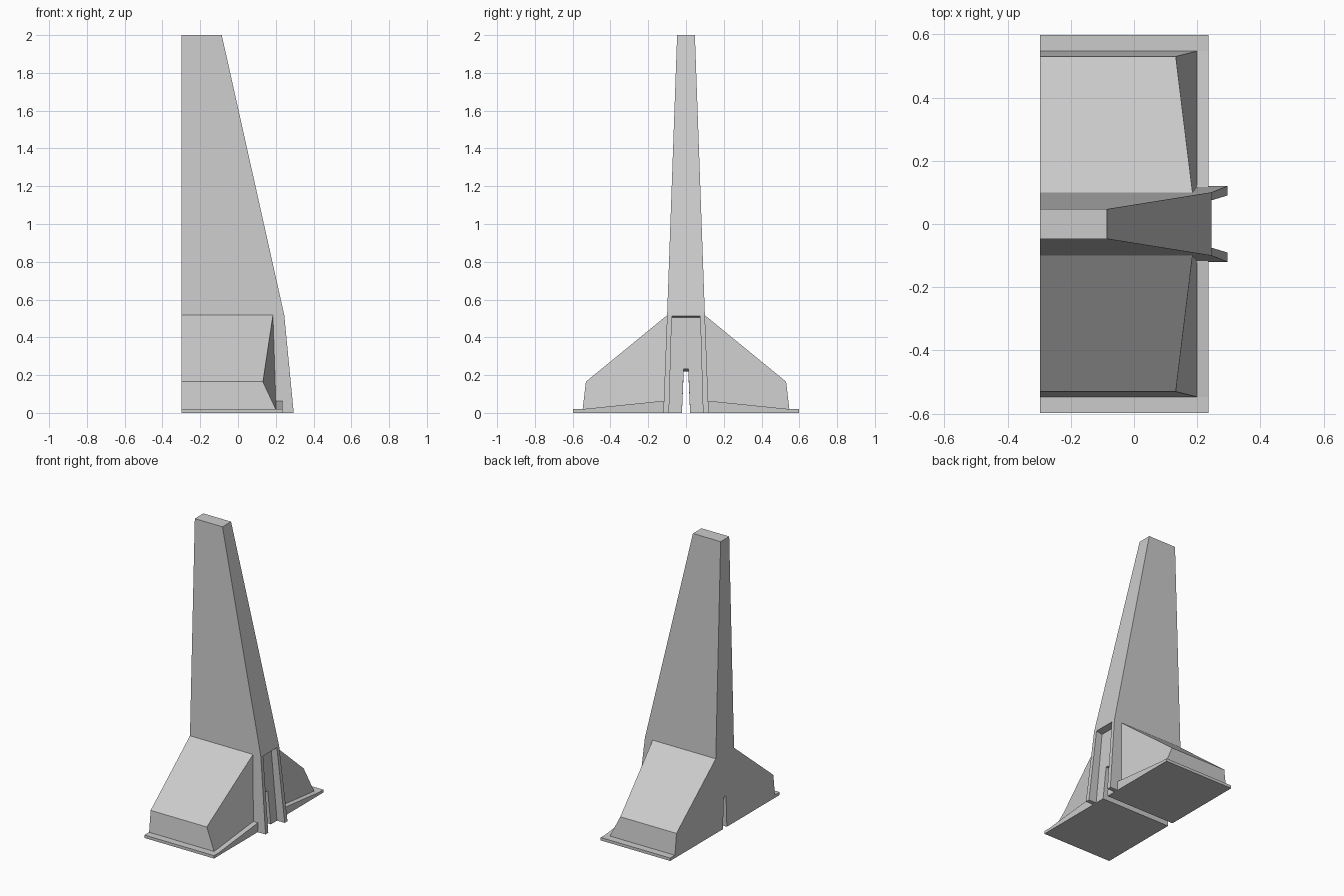
import bpy, bmesh

if "Cube" in bpy.data.objects:
    bpy.data.objects.remove(bpy.data.objects["Cube"])

BACK = -0.298


def loft(name, loops):
    """Closed solid through matching point loops."""
    bm = bmesh.new()
    rings = [[bm.verts.new(p) for p in loop] for loop in loops]
    n = len(rings[0])
    for a, b in zip(rings, rings[1:]):
        for i in range(n):
            j = (i + 1) % n
            bm.faces.new((a[i], a[j], b[j], b[i]))
    bm.faces.new(rings[0])
    bm.faces.new(rings[-1])
    bmesh.ops.recalc_face_normals(bm, faces=bm.faces)
    mesh = bpy.data.meshes.new(name)
    bm.to_mesh(mesh)
    bm.free()
    obj = bpy.data.objects.new(name, mesh)
    bpy.context.collection.objects.link(obj)
    return obj


def cut(target, cutter):
    mod = target.modifiers.new("cut", 'BOOLEAN')
    mod.operation = 'DIFFERENCE'
    mod.solver = 'EXACT'
    mod.object = cutter
    bpy.context.view_layer.objects.active = target
    bpy.ops.object.modifier_apply(modifier=mod.name)
    bpy.data.objects.remove(cutter)


def side(z):
    """Half width of the lower tower at height z."""
    return 0.12 - 0.02 * z / 0.517


def rect(z, front, half):
    return [(BACK, -half, z), (front, -half, z), (front, half, z), (BACK, half, z)]


# Tapered tower
tower = loft("tower", [rect(0, 0.295, side(0)), rect(0.517, 0.245, side(0.517)),
                       rect(2.0, -0.086, 0.047)])


# Recess between the two front rails
def recess_loop(x_low, x_high, z_high):
    def y(z):
        return 0.09 - 0.015 * z / 0.515
    z_low = -0.1
    return [(x_low, -y(z_low), z_low), (x_low, y(z_low), z_low),
            (x_high, y(z_high), z_high), (x_high, -y(z_high), z_high)]


cut(tower, loft("recess_cutter", [recess_loop(0.243, 0.2, 0.504),
                                  recess_loop(0.4, 0.4, 0.544)]))


# Narrow slot running through the foot
def slot_loop(x, z_high):
    return [(x, -0.026, -0.1), (x, 0.026, -0.1), (x, 0.012, z_high), (x, -0.012, z_high)]


cut(tower, loft("slot_cutter", [slot_loop(-0.5, 0.213), slot_loop(0.5, 0.24)]))

for s, label in ((-1, "front"), (1, "rear")):
    # Sloping buttress: (front x, y, z) around its profile
    profile = [(0.2, side(0.064), 0.064), (0.185, side(0.517), 0.517),
               (0.132, 0.53, 0.165), (0.2, 0.547, 0.02)]
    loft(label + "_buttress", [[(BACK, s * y, z) for x, y, z in profile],
                               [(x, s * y, z) for x, y, z in profile]])
    # Base plate rising towards the tower
    plate = [(side(0), 0), (side(0.064), 0.064), (0.547, 0.02), (0.598, 0.02), (0.598, 0)]
    loft(label + "_base_plate", [[(x, s * y, z) for y, z in plate] for x in (BACK, 0.235)])
